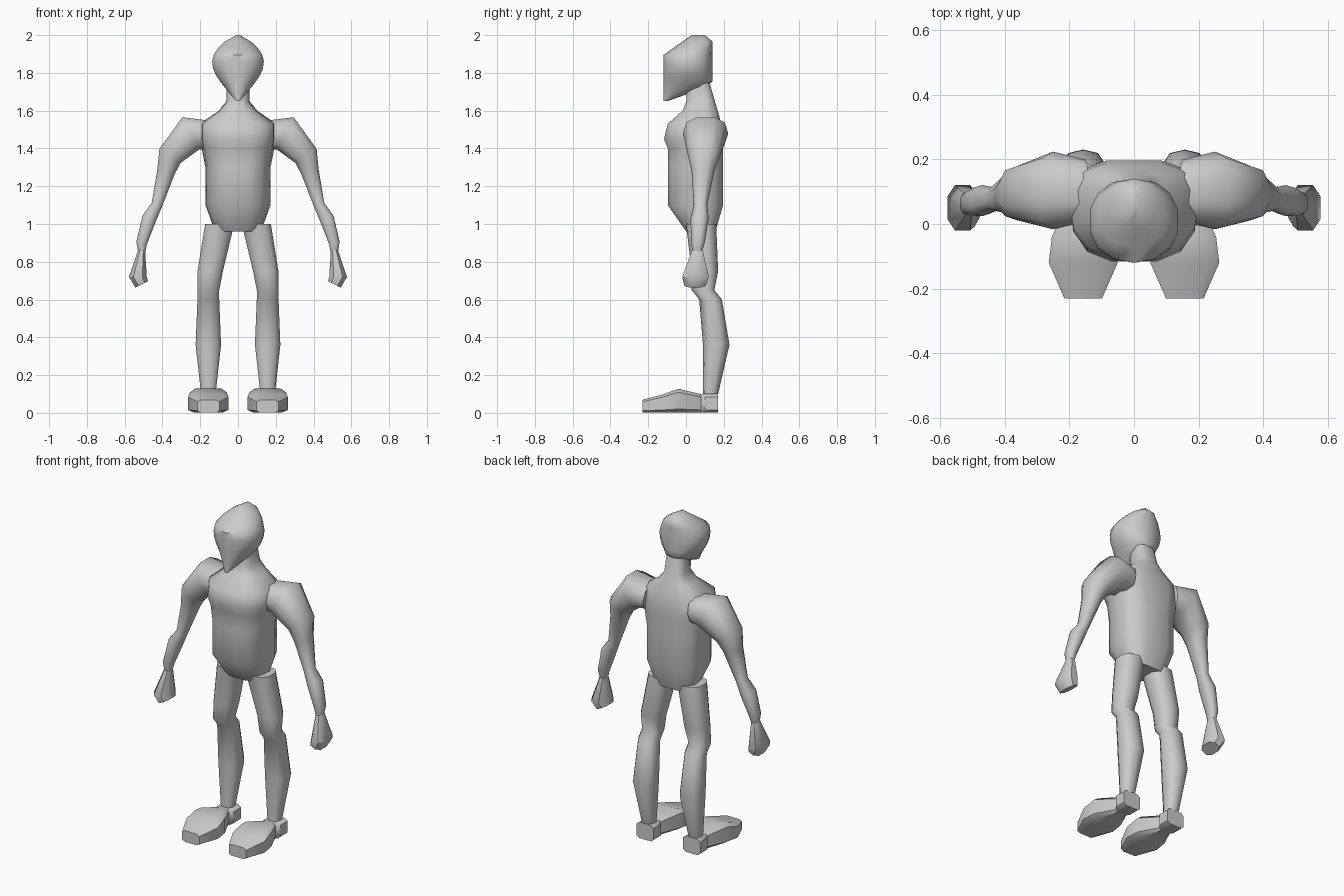
import bpy
import bmesh
from math import sin, cos, pi, radians
from mathutils import Vector

if "Cube" in bpy.data.objects:
    bpy.data.objects.remove(bpy.data.objects["Cube"], do_unlink=True)

shade = (0.6, 0.6, 0.6, 1)
grey = bpy.data.materials.new("plain_grey")
grey.use_nodes = True
grey.diffuse_color = shade
grey.node_tree.nodes["Principled BSDF"].inputs["Base Color"].default_value = shade


def power(value, exponent):
    return abs(value) ** exponent * (1 if value >= 0 else -1)


def loft(name, rings, sides=10, exponent=0.8, taper=0, flip=1, sharp_angle=50):
    """Skin a row of rings, each given as centre, half axis across, half axis along."""
    bm = bmesh.new()
    loops = []
    for centre, across, along in rings:
        loop = []
        for index in range(sides):
            angle = 2 * pi * (index + 0.5) / sides
            s = power(sin(angle), exponent)
            c = power(cos(angle), exponent)
            point = Vector(centre) + Vector(across) * c * (1 + taper * s) + Vector(along) * s
            point.x *= flip
            loop.append(bm.verts.new(point))
        loops.append(loop)
    for lower, upper in zip(loops, loops[1:]):
        for index in range(sides):
            following = (index + 1) % sides
            bm.faces.new((lower[index], lower[following], upper[following], upper[index]))
    bm.faces.new(loops[0])
    bm.faces.new(loops[-1])
    bmesh.ops.recalc_face_normals(bm, faces=bm.faces)
    for face in bm.faces:
        face.smooth = True
    mesh = bpy.data.meshes.new(name)
    bm.to_mesh(mesh)
    bm.free()
    mesh.set_sharp_from_angle(angle=radians(sharp_angle))
    mesh.materials.append(grey)
    bpy.context.collection.objects.link(bpy.data.objects.new(name, mesh))


def level_ring(x, z, half_width, front, back):
    """Horizontal ring between a front and a back depth."""
    return (x, (front + back) / 2, z), (half_width, 0, 0), (0, (back - front) / 2, 0)


def torso_ring(z, half_width, front):
    """The back is straight, drawn in towards the neck and the seat."""
    back = 0.2 - 0.3 * max(0, z - 1.5, 1.1 - z)
    return level_ring(0, z, half_width, front, back)


def head_ring(t):
    """Egg outline from chin to crown, flat face, underside rising to the neck."""
    half_width = 0.01 + 0.13 * abs(sin(pi * t ** 1.3)) ** 0.8
    front = max(0, t - 0.7) / 2 - 0.12
    back = min(0.14, t - 0.1, 1.1 - t)
    return level_ring(0, 1.65 + 0.35 * t, half_width, front, back)


def leg_ring(z, half_width, front):
    """Round section; the thigh leans in towards the hip."""
    x = 0.157 - 0.2 * max(0, z - 0.7)
    return level_ring(x, z, half_width, front, front + 2 * half_width)


def foot_ring(y, half_width, height):
    """Upright ring resting on the ground."""
    return (0.157, y, height / 2), (half_width, 0, 0), (0, 0, height / 2)


def arm_rings(joints, depth_ratio):
    """Rings square to the path through (x, z, half width) joints."""
    path = [Vector((x, 0.07 * z, z)) for x, z, half_width in joints]
    for index, joint in enumerate(joints):
        before = path[max(index - 1, 0)]
        after = path[min(index + 1, len(path) - 1)]
        heading = after - before
        across = Vector((-heading.z, 0, heading.x)).normalized()
        half_width = joint[-1]
        yield path[index], across * half_width, (0, half_width * depth_ratio, 0)


# Torso and neck
torso = [(0.96, 0.12, 0), (1.1, 0.17, -0.1), (1.3, 0.17, -0.1), (1.4, 0.19, -0.1),
         (1.45, 0.2, -0.12), (1.53, 0.2, -0.1), (1.6, 0.1, -0.02), (1.65, 0.06, 0),
         (1.75, 0.06, 0)]
loft("torso", [torso_ring(*row) for row in torso], sides=12, exponent=0.7, taper=0.1)

# Head with a pointed chin and a swept crown
steps = 10
loft("head", [head_ring(step / steps) for step in range(steps + 1)], sides=14, exponent=0.9)

# Limb outlines
arm = [(0.15, 1.47, 0.08), (0.25, 1.48, 0.1), (0.36, 1.36, 0.07), (0.38, 1.28, 0.05),
       (0.43, 1.1, 0.03), (0.47, 1.03, 0.04), (0.51, 0.9, 0.03), (0.51, 0.85, 0.02)]
hand = [(0.51, 0.86, 0.02), (0.53, 0.72, 0.05), (0.51, 0.68, 0.04)]
leg = [(1, 0.08, 0), (0.75, 0.07, 0.03), (0.65, 0.06, 0.03), (0.6, 0.06, 0.07),
       (0.36, 0.07, 0.09), (0.1, 0.04, 0.09)]
foot = [(-0.23, 0.06, 0.07), (-0.12, 0.11, 0.1), (-0.04, 0.1, 0.13),
        (0.08, 0.04, 0.1), (0.1, 0.06, 0.1), (0.17, 0.06, 0.1)]

for side, flip in (("left", 1), ("right", -1)):
    loft(side + "_arm", arm_rings(arm, depth_ratio=1.2), flip=flip, sharp_angle=60)
    loft(side + "_hand", arm_rings(hand, depth_ratio=1.5), sides=8, flip=flip)
    loft(side + "_leg", [leg_ring(*row) for row in leg], flip=flip)
    # Foot with a broad toe, narrow waist and boxy heel
    loft(side + "_foot", [foot_ring(*row) for row in foot],
         sides=8, exponent=0.4, flip=flip, sharp_angle=40)
